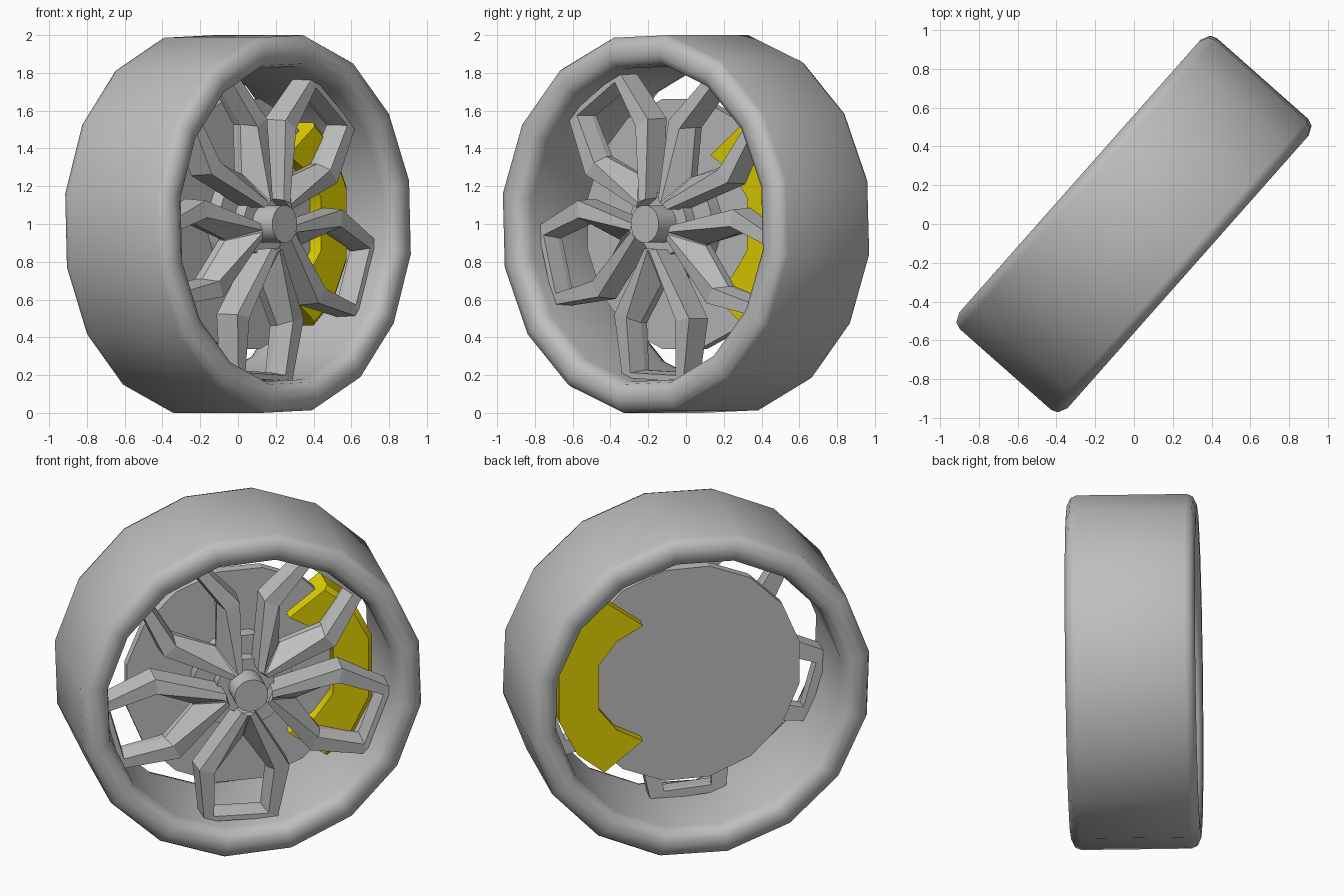
import bpy, bmesh, math
from mathutils import Matrix

if "Cube" in bpy.data.objects:
    bpy.data.objects.remove(bpy.data.objects["Cube"])

# Local frame: X along the wheel plane, Y up, Z along the axle (outwards)
A = math.radians(48.5)
c, s = math.cos(A), math.sin(A)
M = Matrix(((c, 0, s, 0), (s, 0, -c, 0), (0, 1, 0, 1), (0, 0, 0, 1)))


def material(name, col):
    m = bpy.data.materials.new(name)
    m.diffuse_color = (*col, 1)
    m.use_nodes = True
    m.node_tree.nodes["Principled BSDF"].inputs["Base Color"].default_value = m.diffuse_color
    return m


GREY = material("grey", (0.52, 0.52, 0.52))
YELLOW = material("yellow", (0.75, 0.63, 0.0))


def sweep(name, rings, mat, loop=True, smooth=None):
    """Bridge closed cross-section rings; loop joins last to first, else caps."""
    bm = bmesh.new()
    vs = [[bm.verts.new(p) for p in r] for r in rings]
    n, k = len(vs), len(vs[0])
    for i in range(n if loop else n - 1):
        a, b = vs[i], vs[(i + 1) % n]
        for j in range(k):
            bm.faces.new((a[j], a[(j + 1) % k], b[(j + 1) % k], b[j]))
    if not loop:
        bm.faces.new(vs[0])
        bm.faces.new(vs[-1])
    bmesh.ops.transform(bm, matrix=M, verts=bm.verts)
    bmesh.ops.recalc_face_normals(bm, faces=bm.faces)
    me = bpy.data.meshes.new(name)
    bm.to_mesh(me)
    bm.free()
    me.materials.append(mat)
    ob = bpy.data.objects.new(name, me)
    bpy.context.collection.objects.link(ob)
    if smooth:
        bpy.ops.object.select_all(action='DESELECT')
        ob.select_set(True)
        bpy.context.view_layer.objects.active = ob
        bpy.ops.object.shade_smooth_by_angle(angle=math.radians(smooth))
    return ob


def polar(r, deg, w):
    a = math.radians(deg)
    return (r * math.cos(a), r * math.sin(a), w)


def cylinder(name, r, w0, w1, n, mat, smooth=None):
    rings = [[polar(r, 360 * (i + .5) / n, w) for i in range(n)] for w in (w0, w1)]
    return sweep(name, rings, mat, loop=False, smooth=smooth)


# Tyre and barrel: one closed profile revolved in 16 steps
half = [(1.013, .315), (.998, .35), (.95, .372), (.90, .37), (.86, .345), (.845, .29)]
profile = half + [(r, -w) for r, w in reversed(half)]
sweep("tyre", [[polar(r, 13.25 + 22.5 * i, w) for r, w in profile] for i in range(16)],
      GREY, smooth=75)

# Brake disc, its bell and the hub
cylinder("brake_disc", .675, -.02, .04, 16, GREY)
cylinder("disc_bell", .29, .03, .12, 16, GREY, 40)
cylinder("hub_base", .17, .10, .19, 16, GREY, 40)
cylinder("hub_cap", .10, .15, .33, 16, GREY, 40)

# Brake caliper: chunky arc straddling the disc (inner radius/angle, outer radius/angle)
arc = [(.455, -53, .735, -47), (.51, -33, .775, -32), (.55, -15, .79, -14)]
arc += [(ri, -ai, ro, -ao) for ri, ai, ro, ao in reversed(arc)]
sweep("brake_caliper",
      [[polar(ri, ai, -.09), polar(ro, ao, -.09), polar(ro, ao, .09),
        polar(ro - .03, ao, .115), polar(ri, ai, .115)] for ri, ai, ro, ao in arc],
      YELLOW, loop=False, smooth=40)

# Spoke frames: section points are (across, along, depth), mirrored to a closed ring
hub = [(.05, .14, .13), (.04, .13, .28), (.006, .14, .295), (.003, .32, .18), (.003, .30, .12)]
knee = [(.275, .49, .11), (.265, .49, .25), (.175, .505, .255), (.155, .53, .16), (.155, .53, .11)]
tip = [(.22, .83, .10), (.215, .825, .225), (.16, .795, .225), (.14, .78, .13), (.14, .78, .10)]
side = [hub, knee, tip]
ring = side + [[(-x, y, w) for x, y, w in st] for st in reversed(side)]
for k in range(5):
    a = math.radians(-92.5 + 72 * k)
    ca, sa = math.cos(a), math.sin(a)
    sweep("spoke_frame_%d" % (k + 1),
          [[(y * ca - x * sa, y * sa + x * ca, w) for x, y, w in st] for st in ring], GREY)
